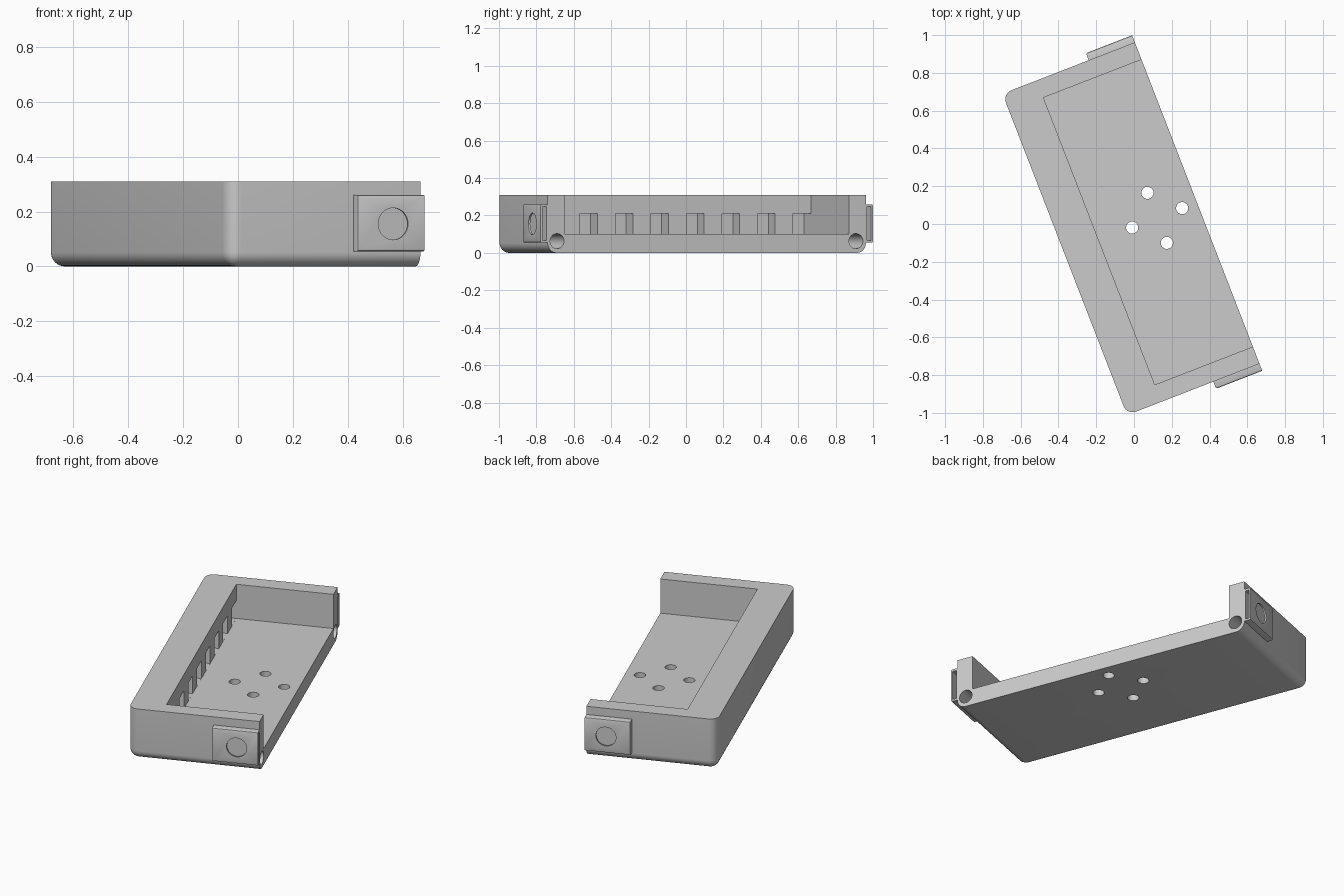
import bpy, bmesh, math
from mathutils import Matrix, Vector

if "Cube" in bpy.data.objects:
    bpy.data.objects.remove(bpy.data.objects["Cube"])

TURN = Matrix.Rotation(math.radians(21.2), 4, 'Z')
LEFT, OPEN = -0.40, 0.352        # closed long side, open long side
NEAR, FAR = -0.93, 0.895         # outer faces of the end walls
IN_NEAR, IN_FAR = -0.833, 0.797  # inner faces of the end walls
HEIGHT, FLOOR, WALL = 0.31, 0.10, -0.205

gray = bpy.data.materials.new("light_gray")
gray.use_nodes = True
gray.diffuse_color = (0.6, 0.6, 0.6, 1)
gray.node_tree.nodes["Principled BSDF"].inputs["Base Color"].default_value = (0.6, 0.6, 0.6, 1)


def finish(name, bm):
    me = bpy.data.meshes.new(name)
    bmesh.ops.recalc_face_normals(bm, faces=bm.faces)
    bm.to_mesh(me)
    bm.free()
    me.materials.append(gray)
    ob = bpy.data.objects.new(name, me)
    bpy.context.collection.objects.link(ob)
    return ob


def box_mesh(x, y, z):
    bm = bmesh.new()
    bmesh.ops.create_cube(bm, size=1)
    for v in bm.verts:
        v.co = Vector(r[0] if c < 0 else r[1] for c, r in zip(v.co, (x, y, z)))
    return bm


def box(name, x, y, z):
    return finish(name, box_mesh(x, y, z))


def rod(name, centre, radius, depth, axis='Z'):
    bm = bmesh.new()
    turn = {'Z': Matrix(), 'X': Matrix.Rotation(math.pi / 2, 4, 'Y'),
            'Y': Matrix.Rotation(math.pi / 2, 4, 'X')}[axis]
    bmesh.ops.create_cone(bm, cap_ends=True, segments=40, radius1=radius, radius2=radius,
                          depth=depth, matrix=Matrix.Translation(centre) @ turn)
    return finish(name, bm)


def cut(target, cutter):
    mod = target.modifiers.new("cut", 'BOOLEAN')
    mod.operation, mod.solver, mod.object = 'DIFFERENCE', 'EXACT', cutter
    bpy.context.view_layer.objects.active = target
    bpy.ops.object.modifier_apply(modifier=mod.name)
    bpy.data.objects.remove(cutter)


def smooth_and_turn(ob):
    bpy.ops.object.select_all(action='DESELECT')
    ob.select_set(True)
    bpy.context.view_layer.objects.active = ob
    bpy.ops.object.shade_smooth_by_angle(angle=math.radians(30))
    ob.matrix_world = TURN


# Tray body: rounded below and at the closed corners, flat on the open side
bm = box_mesh((LEFT, OPEN), (NEAR, FAR), (0, HEIGHT))
edges = []
for e in bm.edges:
    a, b = (v.co for v in e.verts)
    mid = (a + b) / 2
    flat_open = abs(mid.x - OPEN) < 0.001 and abs(mid.z) < 0.001
    upright = abs(a.z - b.z) > 0.1 and mid.x < 0
    if upright or (mid.z < 0.001 and not flat_open):
        edges.append(e)
bmesh.ops.bevel(bm, geom=edges, offset=0.052, segments=8, profile=0.5, affect='EDGES')
tray = finish("tray_body", bm)

# Open cavity
cut(tray, box("cavity", (WALL, 0.6), (IN_NEAR, IN_FAR), (FLOOR, 0.6)))

# Row of notches under the long rim
pitch = (IN_FAR - IN_NEAR) / 8
for i in range(8):
    end = IN_FAR - 0.002 - i * pitch
    cut(tray, box("notch", (WALL - 0.102, WALL + 0.05), (end - pitch / 2, end),
                  (FLOOR + 0.0005, 0.21)))

# Four floor holes
for dx, dy in ((0.142, 0), (-0.142, 0), (0, 0.142), (0, -0.142)):
    cut(tray, rod("floor_hole", (0.126 + dx, -0.014 + dy, 0.05), 0.032, 0.4))

# Hinge sockets on the open side
for y in (-0.876, 0.838):
    cut(tray, rod("socket", (OPEN, y, 0.063), 0.04, 0.5, 'X'))
smooth_and_turn(tray)

# Hollow clip on each end wall, with a round window
for name, wall, side in (("near_clip", NEAR, -1), ("far_clip", FAR, 1)):
    def span(a, b):
        return sorted((wall + side * a, wall + side * b))

    bm = box_mesh((0.09, OPEN), span(-0.004, 0.04), (0.055, 0.26))
    rim = [e for e in bm.edges
           if all(abs(v.co.y - wall) > 0.02 for v in e.verts)
           and not all(v.co.x > 0.3 for v in e.verts)]
    bmesh.ops.bevel(bm, geom=rim, offset=0.008, segments=2, profile=0.5, affect='EDGES')
    clip = finish(name, bm)
    cut(clip, box("slot", (0.11, 0.5), span(0.006, 0.03), (0.067, 0.247)))
    cut(clip, rod("window", (0.23, wall + side * 0.045, 0.155), 0.058, 0.05, 'Y'))
    smooth_and_turn(clip)
